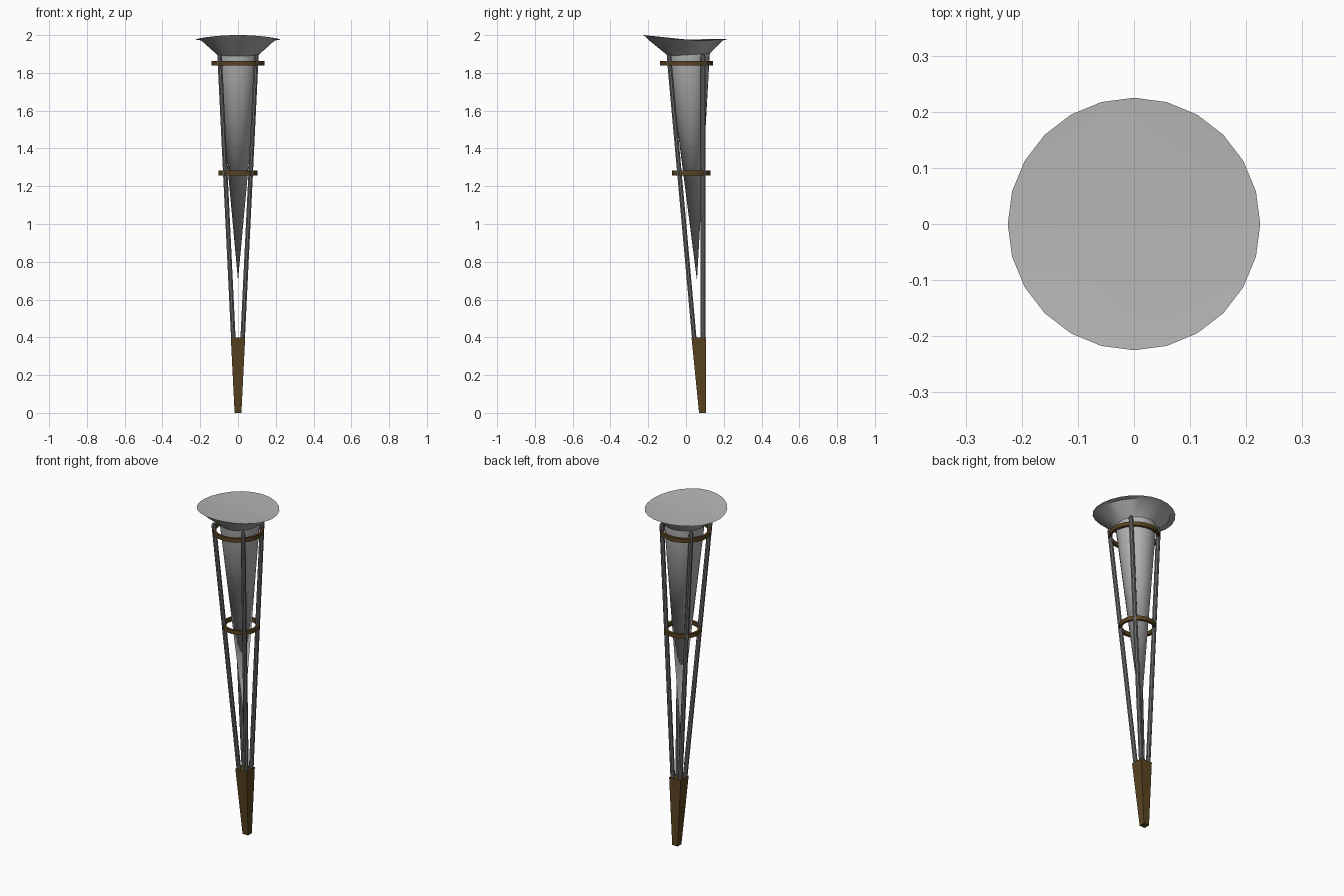
import bpy, bmesh, math
from mathutils import Vector

cube = bpy.data.objects.get("Cube")
if cube:
    bpy.data.objects.remove(cube)


def material(name, rgb):
    m = bpy.data.materials.new(name)
    m.use_nodes = True
    m.diffuse_color = (*rgb, 1)
    m.node_tree.nodes["Principled BSDF"].inputs["Base Color"].default_value = (*rgb, 1)
    return m


light_grey = material("light grey metal", (0.46, 0.46, 0.46))
dark_grey = material("dark grey metal", (0.15, 0.15, 0.15))
brown = material("dark brown", (0.1, 0.056, 0.015))


def ring(radius, height, y=0, sides=24, turn=0):
    """Circle of points; height may be a function of the point's y."""
    points = []
    for i in range(sides):
        a = 2 * math.pi * i / sides + turn
        py = y + radius * math.sin(a)
        z = height(py) if callable(height) else height
        points.append(Vector((radius * math.cos(a), py, z)))
    return points


def loft(name, loops, mat, start=None, end=None, closed=False, smooth=True):
    """Skin loops of points; start and end are tip points, or True for flat caps."""
    bm = bmesh.new()
    rows = [[bm.verts.new(p) for p in loop] for loop in loops]
    pairs = list(zip(rows, rows[1:])) + ([(rows[-1], rows[0])] if closed else [])
    n = len(rows[0])
    for a, b in pairs:
        for i in range(n):
            j = (i + 1) % n
            bm.faces.new((a[i], a[j], b[j], b[i]))
    for row, cap in ((rows[0], start), (rows[-1], end)):
        if cap is True:
            bm.faces.new(row)
        elif cap:
            tip = bm.verts.new(cap)
            for i in range(n):
                bm.faces.new((row[i], row[(i + 1) % n], tip))
    bmesh.ops.recalc_face_normals(bm, faces=bm.faces)
    mesh = bpy.data.meshes.new(name)
    bm.to_mesh(mesh)
    bm.free()
    mesh.materials.append(mat)
    obj = bpy.data.objects.new(name, mesh)
    bpy.context.collection.objects.link(obj)
    if smooth:
        bpy.ops.object.select_all(action="DESELECT")
        obj.select_set(True)
        bpy.context.view_layer.objects.active = obj
        bpy.ops.object.shade_smooth_by_angle(angle=math.radians(35))
    return obj


# Inner cone, leaning forward towards its top
def neck_height(y):
    return 1.895 + 0.06 * y


loft("inner_cone", [ring(0.11, neck_height, 0.016)], light_grey,
     start=(0, 0.058, 0.7), end=True)


# Flared bowl with a raised front lip and a closed top
def rim_height(y):
    return 1.976 - 0.045 * y + 0.28 * y * y


loft("bowl", [ring(0.11, neck_height, 0.016),
              ring(0.195, 1.972),
              ring(0.225, rim_height)], light_grey, end=(0, 0, 1.977))

# Four slanted rods with short pointed tops
for side, sx in (("left", 1), ("right", -1)):
    for place, sy in (("front", -1), ("back", 1)):
        foot = Vector((sx * 0.024, 0.0675 + sy * 0.0225, 0.38))
        head = Vector((sx * 0.097, sy * 0.09, 1.885))
        circle = ring(0.013, 0, sides=8, turn=math.pi / 8)
        tip = [head + p * 0.6 + Vector((0, 0, 0.015)) for p in circle]
        loft(f"{place}_{side}_rod",
             [[foot + p for p in circle], [head + p for p in circle], tip],
             dark_grey, start=True, end=True, smooth=False)

# Two bands around the rods
for name, z, y, outer in (("upper_band", 1.85, 0.002, 0.14),
                          ("lower_band", 1.27, 0.029, 0.102)):
    inner, h = outer - 0.014, 0.012
    loft(name, [ring(outer, z - h, y), ring(outer, z + h, y),
                ring(inner, z + h, y), ring(inner, z - h, y)], brown, closed=True)

# Square tapered foot
half = math.sqrt(2)
loft("foot", [ring(0.018 * half, 0, 0.087, 4, math.pi / 4),
              ring(0.038 * half, 0.4, 0.067, 4, math.pi / 4)],
     brown, start=True, end=True, smooth=False)
